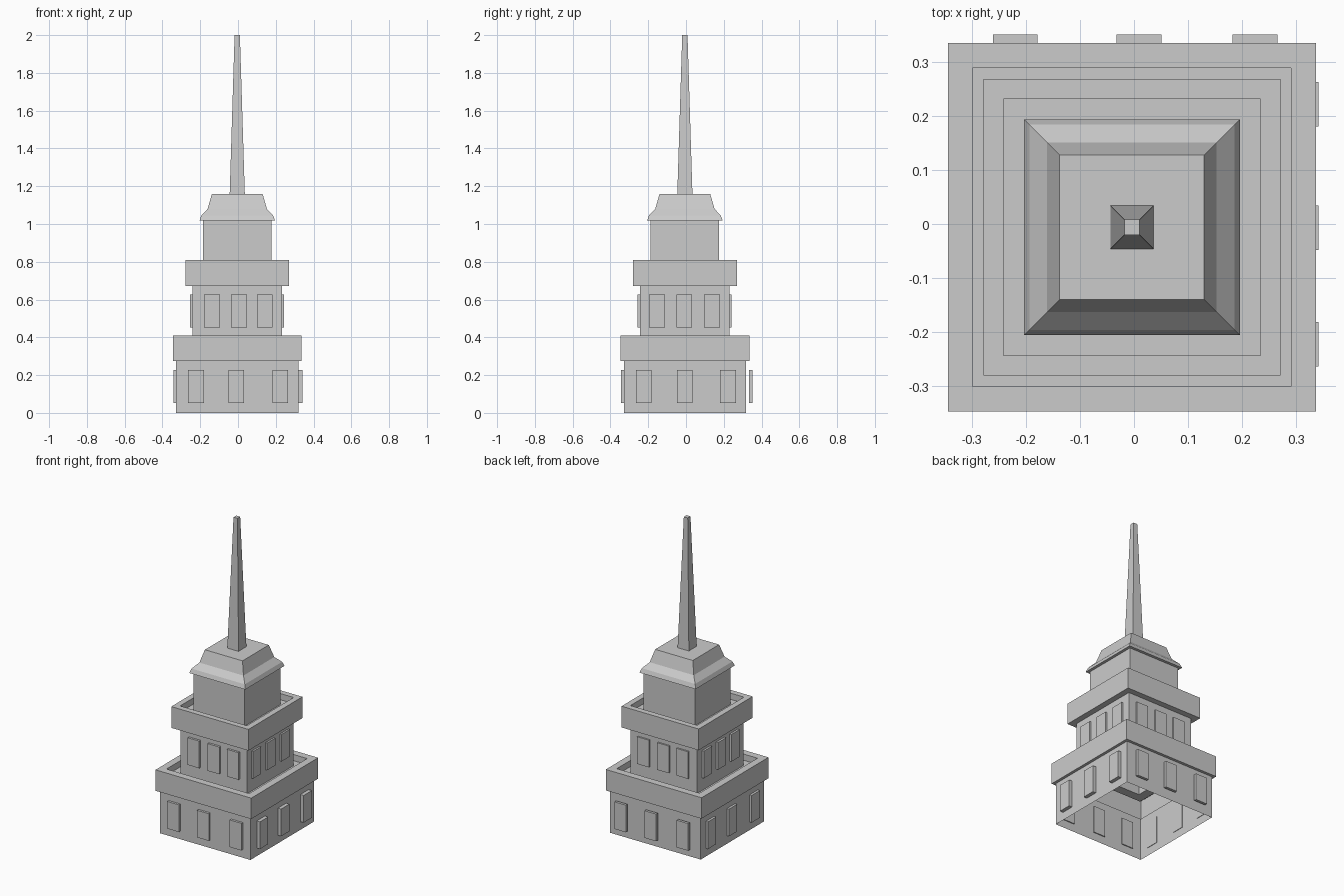
import bpy, bmesh

if "Cube" in bpy.data.objects:
    bpy.data.objects.remove(bpy.data.objects["Cube"])

CX, CY = -0.004, -0.006  # tower axis


def square_loft(name, profile, cap_bottom=False):
    """Stack square rings (half width, z), bridge them and close the top."""
    bm = bmesh.new()
    rings = []
    for h, z in profile:
        rings.append([bm.verts.new((CX + sx * h, CY + sy * h, z))
                      for sx, sy in ((-1, -1), (1, -1), (1, 1), (-1, 1))])
    for a, b in zip(rings, rings[1:]):
        for i in range(4):
            j = (i + 1) % 4
            bm.faces.new((a[i], a[j], b[j], b[i]))
    bm.faces.new(rings[-1])
    if cap_bottom:
        bm.faces.new(rings[0][::-1])
    return finish(name, bm)


def finish(name, bm):
    me = bpy.data.meshes.new(name)
    bm.to_mesh(me)
    bm.free()
    ob = bpy.data.objects.new(name, me)
    bpy.context.collection.objects.link(ob)
    return ob


def window_row(name, axis, depth, centres, z0, z1, width=0.083):
    """Row of thin slabs; axis is the facing direction, depth its extent."""
    bm = bmesh.new()
    d0, d1 = depth
    for c in centres:
        pos = [c, c, (z0 + z1) / 2]
        size = [width, width, z1 - z0]
        pos[axis] = (d0 + d1) / 2
        size[axis] = d1 - d0
        for v in bmesh.ops.create_cube(bm, size=1)["verts"]:
            v.co = [pos[k] + v.co[k] * size[k] for k in range(3)]
    finish(name, bm)


# Stepped tower with two parapets, open underneath
square_loft("tower_body", [
    (0.323, 0.0), (0.323, 0.275), (0.341, 0.275), (0.341, 0.41),
    (0.295, 0.41), (0.295, 0.37), (0.237, 0.37),
    (0.237, 0.673), (0.275, 0.673), (0.275, 0.81),
    (0.238, 0.81), (0.238, 0.77), (0.182, 0.77),
    (0.182, 1.018), (0.2, 1.018), (0.19, 1.045), (0.157, 1.08), (0.134, 1.16),
])

# Tapered spire
square_loft("spire", [(0.04, 1.16), (0.014, 2.0)])

# Lower windows
low = (0.052, 0.227)
window_row("lower_windows_front", 1, (-0.344, -0.323), (-0.222, -0.009, 0.223), *low)
window_row("lower_windows_back", 1, (0.334, 0.351), (-0.22, 0.009, 0.224), *low)
window_row("lower_windows_right", 0, (0.314, 0.342), (-0.223, -0.007, 0.222), *low)
window_row("lower_windows_left", 0, (-0.342, -0.324), (-0.222, 0.009, 0.223), *low)

# Upper windows
up = (0.452, 0.627)
window_row("upper_windows_front", 1, (-0.257, -0.235), (-0.138, 0.005, 0.142), *up)
window_row("upper_windows_back", 1, (0.222, 0.241), (-0.142, -0.005, 0.138), *up)
window_row("upper_windows_right", 0, (0.225, 0.244), (-0.154, -0.01, 0.138), *up)
window_row("upper_windows_left", 0, (-0.254, -0.235), (-0.142, -0.005, 0.14), *up)
